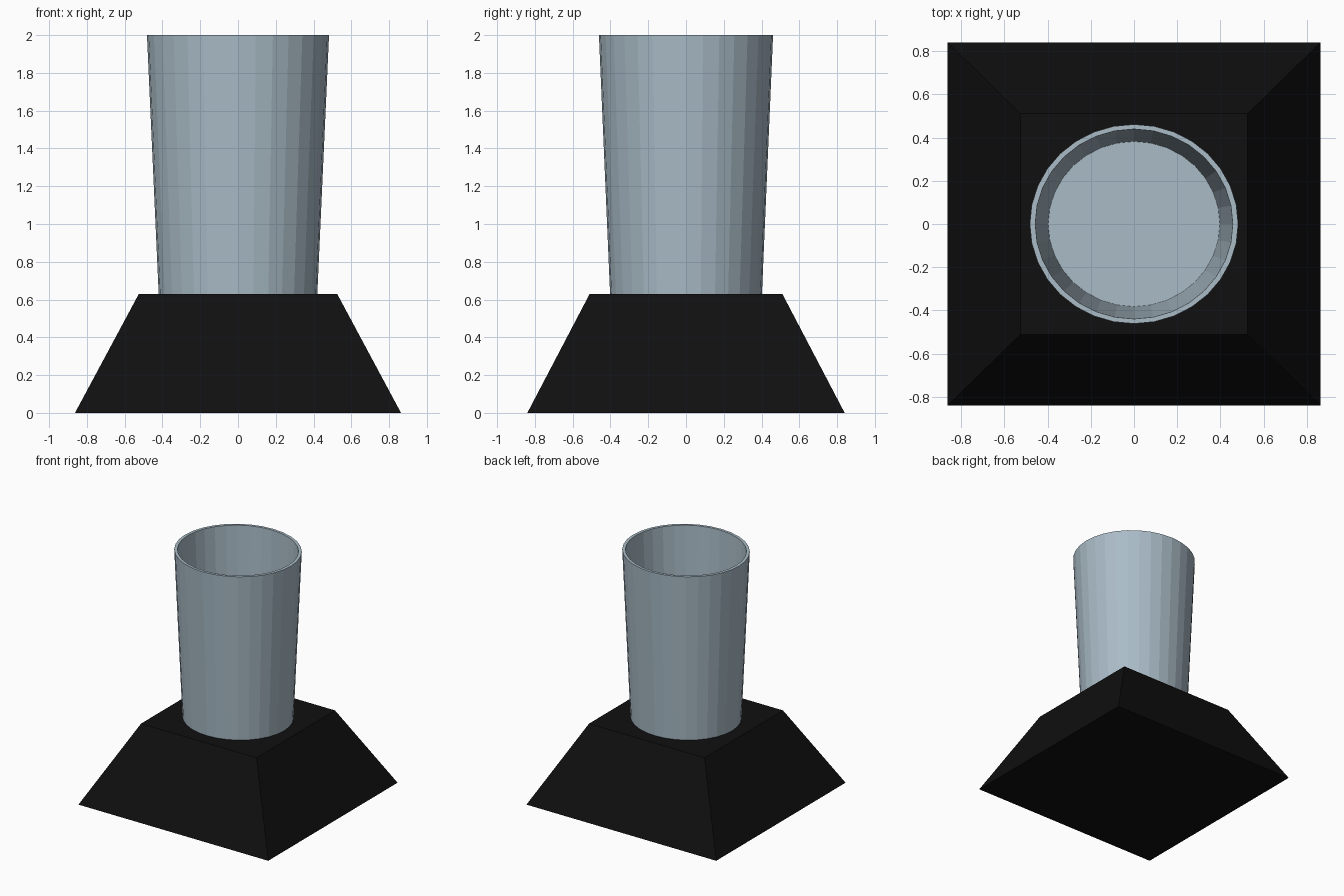
import bpy
import bmesh
import math

if "Cube" in bpy.data.objects:
    bpy.data.objects.remove(bpy.data.objects["Cube"])


def material(name, rgb):
    mat = bpy.data.materials.new(name)
    mat.diffuse_color = (*rgb, 1.0)
    mat.use_nodes = True
    mat.node_tree.nodes["Principled BSDF"].inputs["Base Color"].default_value = mat.diffuse_color
    return mat


def lathe(name, rings, sides, mat, start=0.0):
    """Join elliptical rings (rx, ry, z) into a closed flat-faced solid."""
    bm = bmesh.new()
    loops = []
    for rx, ry, z in rings:
        angles = [start + 2 * math.pi * i / sides for i in range(sides)]
        loops.append([bm.verts.new((rx * math.cos(a), ry * math.sin(a), z)) for a in angles])
    for lower, upper in zip(loops, loops[1:]):
        for i in range(sides):
            j = (i + 1) % sides
            bm.faces.new((lower[i], lower[j], upper[j], upper[i]))
    bm.faces.new(loops[0][::-1])
    bm.faces.new(loops[-1])
    bmesh.ops.recalc_face_normals(bm, faces=bm.faces[:])
    mesh = bpy.data.meshes.new(name)
    bm.to_mesh(mesh)
    bm.free()
    mesh.materials.append(mat)
    obj = bpy.data.objects.new(name, mesh)
    bpy.context.collection.objects.link(obj)
    return obj


black = material("black", (0.005, 0.005, 0.005))
steel = material("blue_grey", (0.40, 0.50, 0.57))

# Tapered block base: four sides, turned so its faces align with the axes
r2 = math.sqrt(2)
lathe("base", [(0.863 * r2, 0.84 * r2, 0.0), (0.525 * r2, 0.51 * r2, 0.63)],
      4, black, math.pi / 4)

# Hollow tapered cup: outer wall, rim, inner wall, floor
lathe("cup", [(0.42, 0.402, 0.63), (0.482, 0.461, 2.0),
              (0.457, 0.439, 2.0), (0.397, 0.382, 0.66)], 32, steel)
